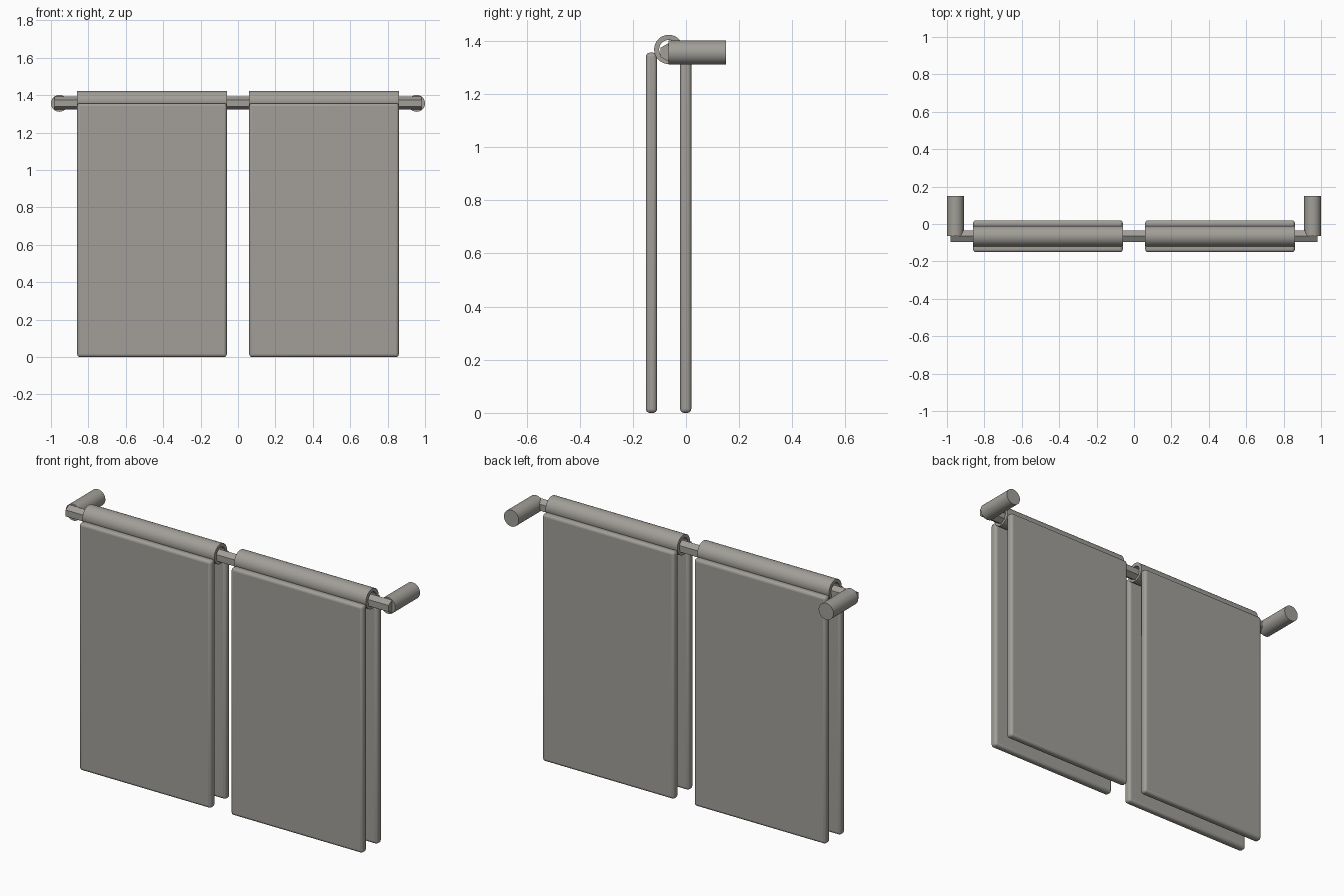
import bpy, bmesh, math
from mathutils import Matrix

if "Cube" in bpy.data.objects:
    bpy.data.objects.remove(bpy.data.objects["Cube"])

grey = bpy.data.materials.new("warm_grey")
grey.diffuse_color = (0.36, 0.345, 0.315, 1)
grey.use_nodes = True
grey.node_tree.nodes["Principled BSDF"].inputs["Base Color"].default_value = grey.diffuse_color

BAR_Y, BAR_Z = -0.065, 1.357


def finish(name, bm, bevel=0.0, smooth=True):
    bmesh.ops.recalc_face_normals(bm, faces=bm.faces)
    mesh = bpy.data.meshes.new(name)
    bm.to_mesh(mesh)
    bm.free()
    ob = bpy.data.objects.new(name, mesh)
    bpy.context.collection.objects.link(ob)
    mesh.materials.append(grey)
    if bevel:
        m = ob.modifiers.new("soft_edges", 'BEVEL')
        m.width, m.segments = bevel, 4
    if smooth:
        bpy.ops.object.select_all(action='DESELECT')
        bpy.context.view_layer.objects.active = ob
        ob.select_set(True)
        bpy.ops.object.shade_smooth_by_angle(angle=math.radians(35))
    return ob


def box(name, centre, size, bevel):
    bm = bmesh.new()
    bmesh.ops.create_cube(bm, size=1, matrix=Matrix.Translation(centre) @ Matrix.Diagonal((*size, 1)))
    return finish(name, bm, bevel)


def rod(name, centre, radius, length, axis, sides, smooth=True):
    turn = Matrix.Rotation(math.pi / 2, 4, 'Y' if axis == 'X' else 'X')
    bm = bmesh.new()
    bmesh.ops.create_cone(bm, cap_ends=True, segments=sides, radius1=radius, radius2=radius,
                          depth=length, matrix=Matrix.Translation(centre) @ turn)
    return finish(name, bm, smooth=smooth)


def tube(name, x0, x1, y, z, outer, inner, sides=32):
    # Ring profile swept along x
    bm = bmesh.new()
    loops = []
    for x, r in ((x0, outer), (x1, outer), (x1, inner), (x0, inner)):
        loops.append([bm.verts.new((x, y + r * math.cos(2 * math.pi * i / sides),
                                    z + r * math.sin(2 * math.pi * i / sides))) for i in range(sides)])
    for a in range(4):
        p, q = loops[a], loops[(a + 1) % 4]
        for i in range(sides):
            j = (i + 1) % sides
            bm.faces.new((p[i], p[j], q[j], q[i]))
    return finish(name, bm)


# Hexagonal rail with a vertex on top
bm = bmesh.new()
ends = []
for x in (-0.98, 0.98):
    ring = [bm.verts.new((x, BAR_Y + 0.035 * math.sin(math.pi * i / 3),
                          BAR_Z + 0.035 * math.cos(math.pi * i / 3))) for i in range(6)]
    bm.faces.new(ring)
    ends.append(ring)
for i in range(6):
    j = (i + 1) % 6
    bm.faces.new((ends[0][i], ends[0][j], ends[1][j], ends[1][i]))
finish("towel_rail", bm, smooth=False)

for side, s in (("left", -1), ("right", 1)):
    # Wall bracket
    rod(side + "_bracket", (s * 0.955, 0.0425, 1.356), 0.045, 0.215, 'Y', 32)
    # Towel: front and back sheets joined by the fold over the rail
    box(side + "_towel_front", (s * 0.46, -0.13, 0.678), (0.8, 0.042, 1.356), 0.015)
    box(side + "_towel_back", (s * 0.46, -0.001, 0.678), (0.8, 0.042, 1.356), 0.015)
    tube(side + "_towel_fold", s * 0.46 - 0.4, s * 0.46 + 0.4, BAR_Y, 1.368, 0.055, 0.036)
